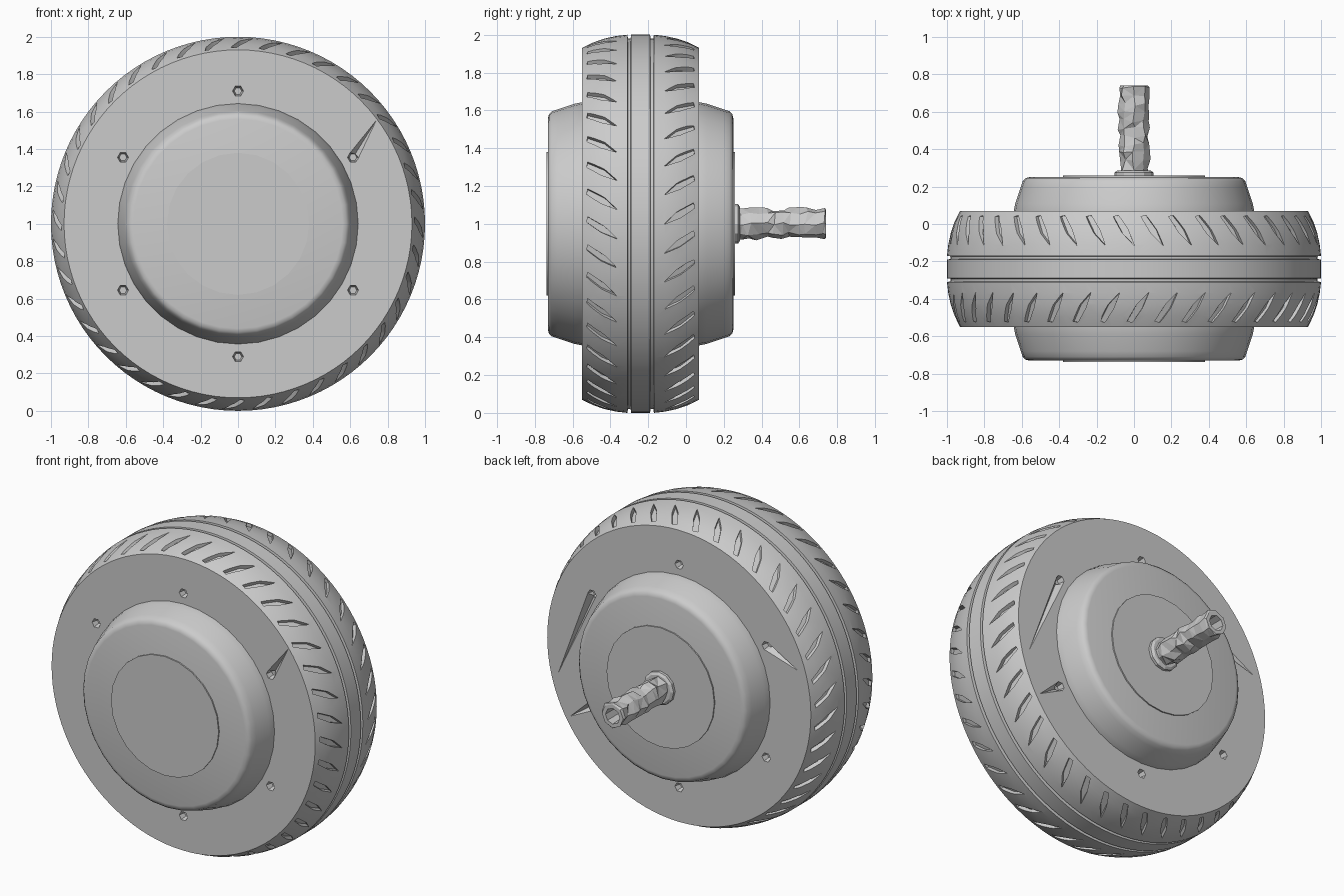
import bpy, bmesh, math, random
from mathutils import Vector

if "Cube" in bpy.data.objects:
    bpy.data.objects.remove(bpy.data.objects["Cube"])

random.seed(4)
grey = bpy.data.materials.new("light_grey")
grey.diffuse_color = (0.6, 0.6, 0.6, 1)
grey.use_nodes = True
grey.node_tree.nodes["Principled BSDF"].inputs["Base Color"].default_value = grey.diffuse_color
MID = -0.24  # middle plane of the tire


def add_object(name, bm):
    bmesh.ops.recalc_face_normals(bm, faces=bm.faces)
    me = bpy.data.meshes.new(name)
    bm.to_mesh(me)
    bm.free()
    me.materials.append(grey)
    ob = bpy.data.objects.new(name, me)
    bpy.context.collection.objects.link(ob)
    return ob


def polar(r, a, y):
    return Vector((r * math.sin(a), y, 1 + r * math.cos(a)))


def lathe(name, profile, n, closed=False, jitter=0, jittered=()):
    """Spin (r, y) points round the wheel axis."""
    bm = bmesh.new()
    rings = []
    for i, (r, y) in enumerate(profile):
        j = jitter if i in jittered else 0
        rings.append([bm.verts.new(polar(r + random.uniform(-j, j), 2 * math.pi * k / n + random.uniform(-9, 9) * j,
                                         y + random.uniform(-j, j))) for k in range(n)])
    pairs = list(zip(rings, rings[1:])) + ([(rings[-1], rings[0])] if closed else [])
    for a, b in pairs:
        for k in range(n):
            bm.faces.new((a[k], a[(k + 1) % n], b[(k + 1) % n], b[k]))
    if not closed:
        bm.faces.new(rings[0])
        bm.faces.new(rings[-1])
    if jitter:
        bmesh.ops.triangulate(bm, faces=bm.faces)
    return add_object(name, bm)


def smooth(ob, angle=30):
    bpy.ops.object.select_all(action='DESELECT')
    ob.select_set(True)
    bpy.context.view_layer.objects.active = ob
    bpy.ops.object.shade_smooth_by_angle(angle=math.radians(angle))


def cut(ob, bm):
    cutter = add_object("cutter", bm)
    cutter.hide_render = True
    mod = ob.modifiers.new("cut", 'BOOLEAN')
    mod.object, mod.operation, mod.solver = cutter, 'DIFFERENCE', 'EXACT'
    bpy.context.view_layer.objects.active = ob
    bpy.ops.object.modifier_apply(modifier=mod.name)
    bpy.data.objects.remove(cutter)


def prism(bm, low, high):
    n = len(low)
    a = [bm.verts.new(p) for p in low]
    b = [bm.verts.new(p) for p in high]
    bm.faces.new(a)
    bm.faces.new(b)
    for k in range(n):
        bm.faces.new((a[k], a[(k + 1) % n], b[(k + 1) % n], b[k]))


# Tire: half profile as (radius, distance from middle), mirrored
half = [(1, 0.05), (0.98, 0.053), (0.98, 0.067), (1, 0.07), (0.993, 0.13),
        (0.98, 0.19), (0.96, 0.25), (0.93, 0.31), (0.5, 0.31)]
profile = [(r, MID - d) for r, d in reversed(half)] + [(r, MID + d) for r, d in half]
tire = lathe("tire", profile, 96, closed=True)


def surface(d):
    pts = half[3:8]
    for (r0, d0), (r1, d1) in zip(pts, pts[1:]):
        if d <= d1:
            return r0 + (r1 - r0) * (d - d0) / (d1 - d0)
    return 0.93


# Slanted tread cuts on both shoulders: (angle, distance from middle)
blade = [(0.0, 0.28), (0.03, 0.285), (0.085, 0.21), (0.12, 0.125), (0.055, 0.19)]
bm = bmesh.new()
for side in (-1, 1):
    for i in range(40):
        a0 = 2 * math.pi * (i + 0.25 * side) / 40
        prism(bm, [polar(surface(d) - 0.022, a0 + a, MID + side * d) for a, d in blade],
              [polar(1.03, a0 + a, MID + side * d) for a, d in blade])
cut(tire, bm)

# Six bolt holes on each side wall
bm = bmesh.new()
for side in (-1, 1):
    face = MID + side * 0.31
    for i in range(6):
        c = polar(0.71, i * math.pi / 3, 0)
        ring = [(math.cos(t * math.tau / 6), math.sin(t * math.tau / 6)) for t in range(6)]
        prism(bm, [(c.x + 0.02 * u, face - side * 0.04, c.z + 0.02 * v) for u, v in ring],
              [(c.x + 0.032 * u, face + side * 0.01, c.z + 0.032 * v) for u, v in ring])
cut(tire, bm)

# Tapered nicks running from some holes to the rim: side, hole angle step, tip x, tip z
bm = bmesh.new()
for side, i, tx, tz in ((-1, 1, 0.75, 1.57), (1, 5, -0.86, 1.25), (1, 1, 0.87, 0.75), (1, 2, 0.78, 0.53)):
    face = MID + side * 0.31
    c = polar(0.71, i * math.pi / 3, face + side * 0.003)
    tip = Vector((tx, c.y, tz))
    along = (tip - c).normalized()
    across = along.cross(Vector((0, 1, 0))) * 0.03
    deep = c - Vector((0, side * 0.04, 0))
    v = [bm.verts.new(p) for p in (c + across, c - across, tip, deep)]
    for f in ((0, 1, 2), (0, 1, 3), (1, 2, 3), (2, 0, 3)):
        bm.faces.new([v[k] for k in f])
cut(tire, bm)
smooth(tire, 25)

# Motor hub drum bulging from both sides
bulge = [(0.645, 0.30), (0.635, 0.35), (0.605, 0.44), (0.595, 0.47), (0.58, 0.485), (0.56, 0.49)]
smooth(lathe("hub", [(r, MID - d) for r, d in reversed(bulge)] + [(r, MID + d) for r, d in bulge], 36), 35)

# Thin raised cover discs
for name, y0, y1 in (("front_cover", -0.72, -0.738), ("back_cover", 0.24, 0.258)):
    smooth(lathe(name, [(0.38, y0), (0.38, y1)], 24))

# Washer and rough hollow axle
lathe("axle_washer", [(0.105, 0.24), (0.105, 0.275), (0.09, 0.285)], 12)
steps = 11
axle = [(0.078, 0.25 + 0.475 * i / steps) for i in range(steps + 1)]
axle += [(0.075, 0.74), (0.05, 0.74), (0.045, 0.5)]
lathe("axle", axle, 8, jitter=0.011, jittered=range(1, steps + 1))
